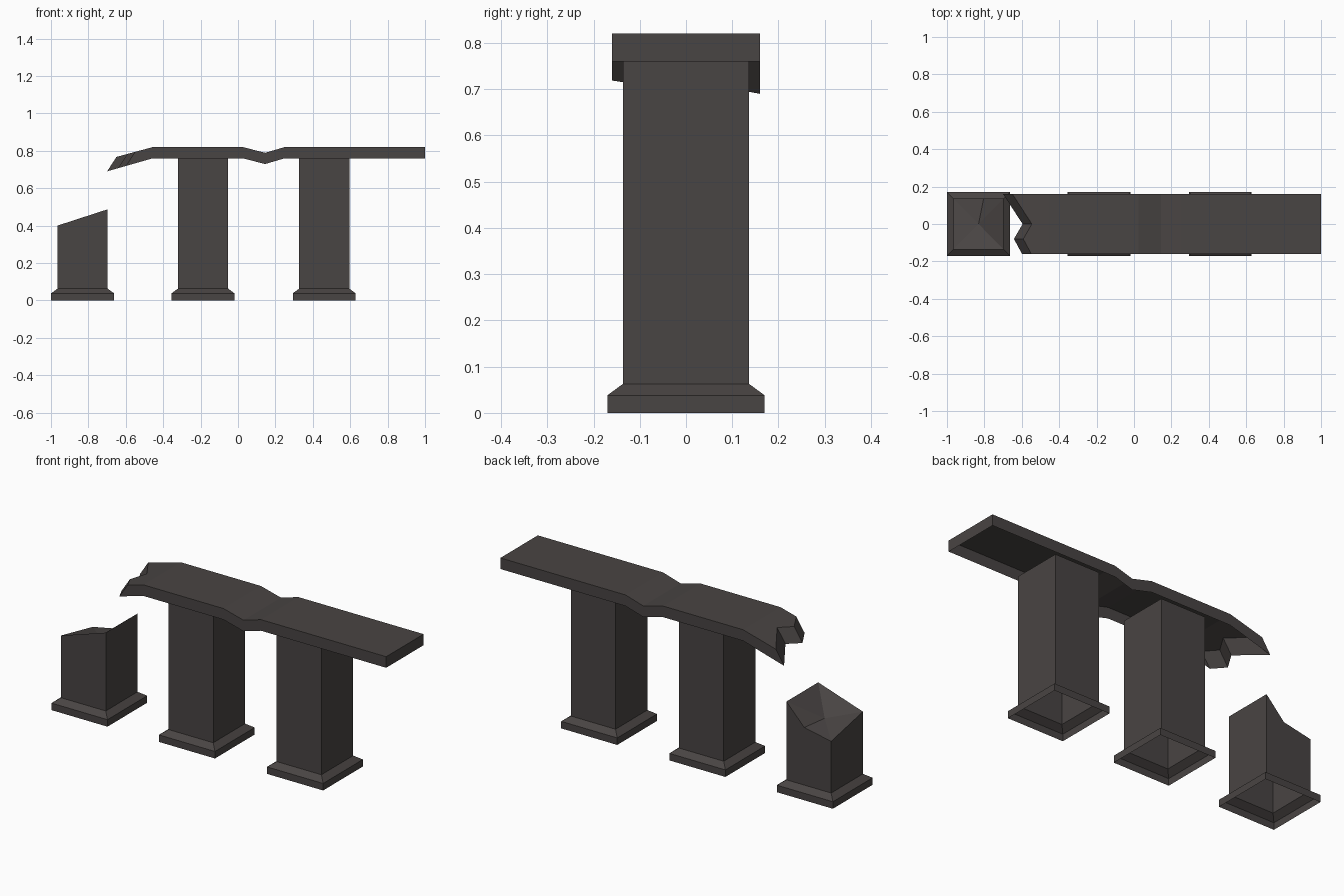
import bpy
import bmesh

if "Cube" in bpy.data.objects:
    bpy.data.objects.remove(bpy.data.objects["Cube"])

stone = bpy.data.materials.new("dark brown stone")
stone.diffuse_color = (0.066, 0.058, 0.056, 1)
stone.use_nodes = True
stone.node_tree.nodes["Principled BSDF"].inputs["Base Color"].default_value = stone.diffuse_color


def finish(bm, name):
    me = bpy.data.meshes.new(name)
    bm.to_mesh(me)
    bm.free()
    me.materials.append(stone)
    ob = bpy.data.objects.new(name, me)
    bpy.context.collection.objects.link(ob)


def ring(bm, cx, half_x, half_y, z):
    return [bm.verts.new((cx + sx * half_x, sy * half_y, z))
            for sx, sy in ((-1, -1), (1, -1), (1, 1), (-1, 1))]


def bridge(bm, a, b):
    # outward walls from lower loop a to upper loop b (counter-clockwise)
    n = len(a)
    for i in range(n):
        j = (i + 1) % n
        bm.faces.new((a[i], a[j], b[j], b[i]))


def column(name, cx, broken=False):
    # hollow pillar: plinth, chamfer, shaft, open underneath
    bm = bmesh.new()
    rings = [ring(bm, cx, 0.168, 0.17, 0), ring(bm, cx, 0.168, 0.17, 0.038),
             ring(bm, cx, 0.134, 0.136, 0.063)]
    if not broken:
        rings.append(ring(bm, cx, 0.134, 0.136, 0.765))
    for a, b in zip(rings, rings[1:]):
        bridge(bm, a, b)
    if broken:
        # jagged top with a notch in the back edge and a sunken middle
        base = rings[-1]
        top = ring(bm, cx, 0.134, 0.136, 0)
        for v, z in zip(top, (0.40, 0.487, 0.487, 0.343)):
            v.co.z = z
        notch = bm.verts.new((cx + 0.027, 0.136, 0.375))
        mid = bm.verts.new((cx, 0, 0.38))
        for i in (0, 1, 3):
            j = (i + 1) % 4
            bm.faces.new((base[i], base[j], top[j], top[i]))
        bm.faces.new((base[2], base[3], top[3], notch, top[2]))
        rim = top[:3] + [notch, top[3]]
        for i in range(5):
            bm.faces.new((rim[i], rim[(i + 1) % 5], mid))
    finish(bm, name)


def lintel():
    # sagging beam with a torn left end, open underneath
    bm = bmesh.new()
    profile = [(-0.455, 0.82), (0.025, 0.82), (0.145, 0.789), (0.25, 0.82), (1, 0.82)]
    torn = [(-0.65, 0.16), (-0.546, 0), (-0.592, -0.08), (-0.549, -0.16)]
    w, t = 0.16, 0.06

    def loop(drop):
        pts = [(x, -w, z - drop) for x, z in profile]
        pts += [(x, w, z - drop) for x, z in reversed(profile)]
        for x, y in torn:
            bx = x - drop * 0.83
            pts.append((bx, y, 0.82 - drop + (bx + 0.455) * (0.286 if drop else 0.272)))
        return [bm.verts.new(p) for p in pts]

    low, top = loop(t), loop(0)
    bridge(bm, low, top)
    n = len(profile)
    for i in range(n - 1):
        bm.faces.new((top[i], top[i + 1], top[2 * n - 2 - i], top[2 * n - 1 - i]))
    bm.faces.new([top[0]] + top[2 * n - 1:])
    finish(bm, "lintel_beam")


column("broken_column", -0.831, True)
column("middle_column", -0.187)
column("right_column", 0.461)
lintel()
